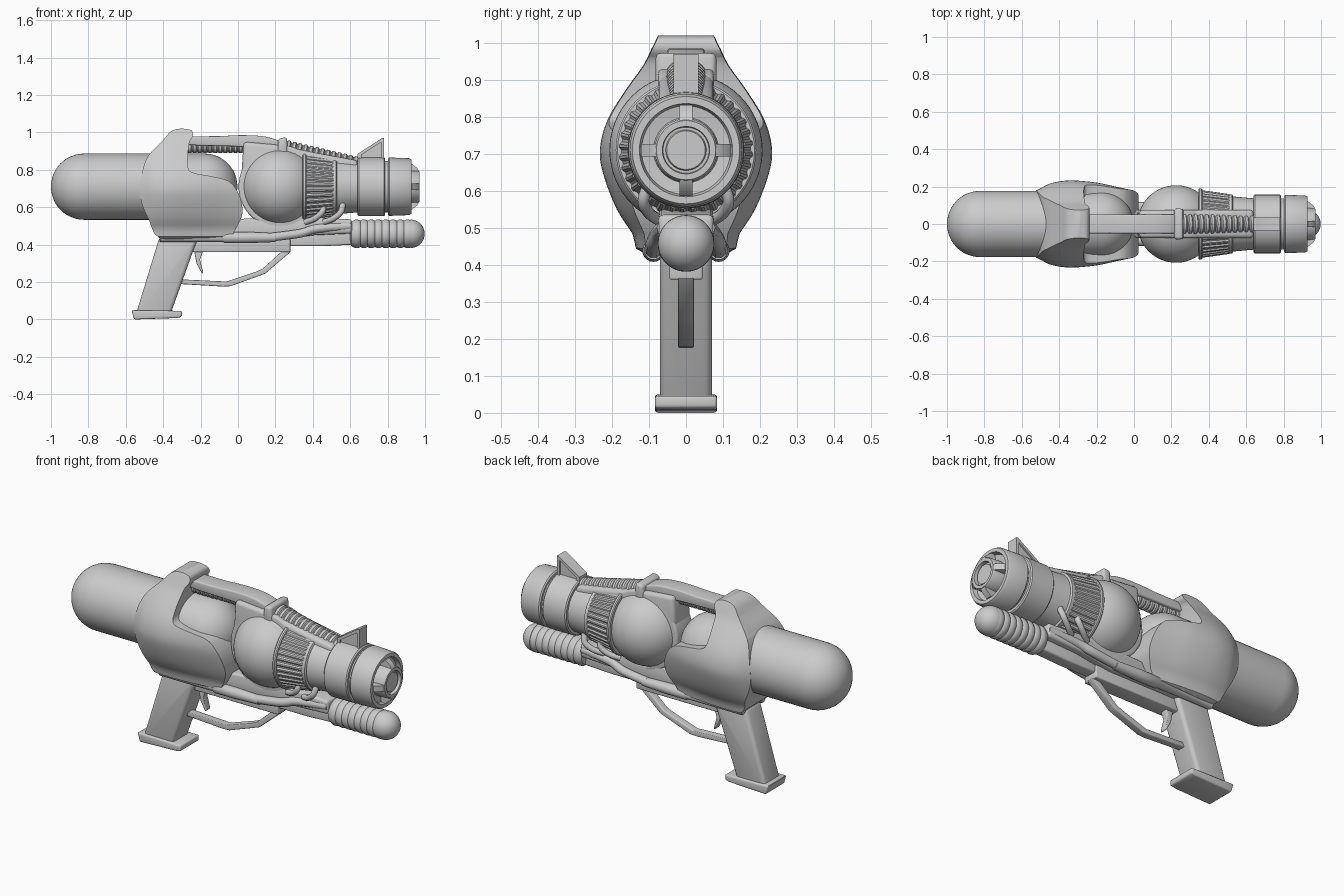
import bpy, bmesh, math
from mathutils import Vector

if "Cube" in bpy.data.objects:
    bpy.data.objects.remove(bpy.data.objects["Cube"])

AX = 0.71  # height of the barrel axis


def finish(bm, name, loc=(0, 0, 0), rot=(0, 0, 0), bevel=0, angle=35):
    bmesh.ops.remove_doubles(bm, verts=bm.verts, dist=1e-5)
    bmesh.ops.recalc_face_normals(bm, faces=bm.faces)
    me = bpy.data.meshes.new(name)
    bm.to_mesh(me)
    bm.free()
    ob = bpy.data.objects.new(name, me)
    bpy.context.collection.objects.link(ob)
    ob.location, ob.rotation_euler = loc, rot
    bpy.ops.object.select_all(action='DESELECT')
    bpy.context.view_layer.objects.active = ob
    ob.select_set(True)
    if bevel:
        m = ob.modifiers.new("bevel", 'BEVEL')
        m.width, m.segments, m.limit_method = bevel, 3, 'ANGLE'
        bpy.ops.object.modifier_apply(modifier="bevel")
    bpy.ops.object.shade_smooth_by_angle(angle=math.radians(angle))
    return ob


def skin(name, rings, **kw):
    """Join closed rings of points into one capped skin."""
    bm = bmesh.new()
    rows = [[bm.verts.new(p) for p in r] for r in rings]
    n = len(rows[0])
    for a, b in zip(rows, rows[1:]):
        for i in range(n):
            j = (i + 1) % n
            bm.faces.new((a[i], a[j], b[j], b[i]))
    bm.faces.new(rows[0])
    bm.faces.new(rows[-1])
    return finish(bm, name, **kw)


def revolve(name, prof, loc=(0, 0, AX), n=48, wave=0, **kw):
    """Turn an (x, radius) profile about the x axis; wave adds flutes."""
    rings = []
    for x, r in prof:
        ring = []
        for i in range(n):
            t = math.tau * i / n
            q = r * (1 - wave * (i % 4 in (0, 1)))
            ring.append((x, q * math.cos(t), q * math.sin(t)))
        rings.append(ring)
    return skin(name, rings, loc=loc, **kw)


def prism(name, pts, half, y=0, **kw):
    """Extrude an (x, z) outline across y."""
    return skin(name, [[(x, y + s * half, z) for x, z in pts] for s in (-1, 1)], **kw)


def spline(pts, closed=False, k=6):
    out, n = [], len(pts)
    P = [Vector(p) for p in pts]
    for i in range(n if closed else n - 1):
        g = lambda j: P[j % n] if closed else P[max(0, min(n - 1, j))]
        a, b, c, d = (g(i + o) for o in (-1, 0, 1, 2))
        for s in range(k):
            t = s / k
            out.append(0.5 * (2*b + (c-a)*t + (2*a-5*b+4*c-d)*t*t + (3*b-a-3*c+d)*t**3))
    return out if closed else out + [P[-1]]


def tube(name, pts, r):
    cu = bpy.data.curves.new(name, 'CURVE')
    cu.dimensions, cu.bevel_depth, cu.bevel_resolution, cu.use_fill_caps = '3D', r, 3, True
    path = spline(pts)
    sp = cu.splines.new('POLY')
    sp.points.add(len(path) - 1)
    for p, q in zip(sp.points, path):
        p.co = (*q, 1)
    ob = bpy.data.objects.new(name, cu)
    bpy.context.collection.objects.link(ob)
    return ob


def dome(x, r, d, n=12):
    """Quarter-circle profile opening toward d (-1 start cap, +1 end cap)."""
    a = [(x + d * r * math.cos(math.pi/2*i/n), r * math.sin(math.pi/2*i/n)) for i in range(n + 1)]
    return a if d < 0 else a[::-1]


# rear water tank
revolve("tank", dome(-0.823, 0.177, -1) + dome(-0.18, 0.177, 1))

# rear shell: lofted body trimmed to the side outline
half = [(0.06, 1.025), (0.085, 1.0), (0.115, 0.94), (0.165, 0.87), (0.213, 0.79), (0.233, 0.71),
        (0.222, 0.64), (0.187, 0.55), (0.145, 0.485), (0.11, 0.43)]
outline = spline(half + [(-y, z) for y, z in half[::-1]], closed=True, k=3)
widths = spline([(-0.56, 0.68), (-0.5, 0.82), (-0.44, 0.94), (-0.34, 1.0), (-0.2, 0.95),
                 (-0.08, 0.84), (0.06, 0.72)], k=4)
shell = skin("rear_shell", [[(x, y * w, z) for y, z in outline] for x, w in widths])
side = spline([(-0.42, 0.435), (-0.475, 0.53), (-0.515, 0.62), (-0.525, 0.7), (-0.512, 0.79), (-0.48, 0.875),
               (-0.4, 0.96), (-0.36, 1.005), (-0.31, 1.02), (-0.25, 1.012), (-0.24, 0.98), (-0.262, 0.94),
               (-0.268, 0.82), (-0.24, 0.785), (-0.14, 0.765), (-0.05, 0.74), (0, 0.68), (0.022, 0.61),
               (0.02, 0.55), (-0.02, 0.47), (-0.05, 0.44), (-0.23, 0.435)], closed=True, k=3)
cutter = prism("shell_cutter", side, 0.4)
cutter.hide_render = True
mod = shell.modifiers.new("trim", 'BOOLEAN')
mod.operation, mod.object, mod.solver = 'INTERSECT', cutter, 'EXACT'
bpy.ops.object.select_all(action='DESELECT')
bpy.context.view_layer.objects.active = shell
shell.select_set(True)
bpy.ops.object.modifier_apply(modifier="trim")
bpy.data.objects.remove(cutter)
bpy.ops.object.shade_smooth_by_angle(angle=math.radians(35))

# pressure sphere with the narrow cowl around it
R = 0.207
revolve("pressure_sphere", dome(0.225, R, -1, 16) + dome(0.225, R, 1, 16)[1:], n=64)
ring = [(0.225 + 0.222 * math.cos(math.tau*i/64), AX + 0.222 * math.sin(math.tau*i/64)) for i in range(64)]
prism("sphere_cowl", ring, 0.075, bevel=0.012)
prism("top_spine", [(0.03, 0.95), (0.2, 0.935), (0.42, 0.89), (0.64, 0.85), (0.64, 0.75), (0.03, 0.75),
                    (0.02, 0.8)], 0.075, bevel=0.02)

# fluted collar and barrel
revolve("collar_lip", [(0.345, 0.15), (0.345, 0.185), (0.35, 0.19), (0.36, 0.19), (0.365, 0.185), (0.365, 0.15)])
revolve("fluted_collar", [(0.355, 0.182), (0.51, 0.16)], n=144, wave=0.035, angle=20)
revolve("collar_band", [(0.505, 0.158), (0.525, 0.158), (0.53, 0.15)])
revolve("barrel_muzzle", [(0.5, 0), (0.5, 0.15), (0.64, 0.137), (0.64, 0.151), (0.646, 0.157), (0.781, 0.157),
        (0.787, 0.151), (0.787, 0.137), (0.803, 0.137), (0.803, 0.15), (0.809, 0.156), (0.915, 0.152),
        (0.928, 0.145), (0.928, 0.126), (0.905, 0.12), (0.9, 0.088), (0.962, 0.085), (0.97, 0.08),
        (0.97, 0.064), (0.95, 0.062), (0.95, 0.055), (0.96, 0.052), (0.96, 0)], n=64)
for i in range(4):
    prism(f"muzzle_bridge_{i}", [(0.89, 0.08), (0.968, 0.08), (0.96, 0.098), (0.93, 0.122), (0.89, 0.122)],
          0.017, loc=(0, 0, AX), rot=(i * math.pi / 2, 0, 0))

# front sight: wedge framed by two raised edges
prism("sight_core", [(0.65, 0.85), (0.65, 0.88), (0.77, 0.96), (0.77, 0.85)], 0.024)
prism("sight_ramp", [(0.64, 0.85), (0.64, 0.885), (0.77, 0.97), (0.78, 0.97), (0.78, 0.85), (0.765, 0.85),
                     (0.765, 0.948), (0.66, 0.88), (0.66, 0.85)], 0.034)

# carry bar, ribbed hoses and clamp on top
prism("carry_bar", spline([(-0.28, 0.975), (-0.1, 0.98), (0, 0.985), (0.1, 0.983), (0.17, 0.972), (0.24, 0.945),
      (0.24, 0.91), (0.12, 0.91), (0, 0.925), (-0.28, 0.935)], True, 3), 0.05, bevel=0.014)


def ribs(length, r0, r1, count):
    out = []
    for i in range(count):
        r, s = r0 + (r1 - r0) * i / count, length / count
        out += [(i*s, r*0.86), ((i+0.2)*s, r), ((i+0.65)*s, r), ((i+0.85)*s, r*0.86)]
    return out


revolve("bar_hose", ribs(0.3, 0.036, 0.036, 11), loc=(-0.27, 0, 0.925), n=24)
revolve("spine_hose", ribs(0.4, 0.06, 0.05, 13), loc=(0.25, 0, 0.9), rot=(0, 0.205, 0), n=32)
prism("hose_clamp", [(0.21, 0.87), (0.215, 0.968), (0.262, 0.975), (0.267, 0.87)], 0.082, bevel=0.015)

# under frame and rail
prism("under_frame", [(-0.42, 0.42), (-0.42, 0.5), (0.05, 0.54), (0.38, 0.55), (0.5, 0.54), (0.61, 0.535),
                      (0.61, 0.46), (0.4, 0.45), (0.2, 0.42)], 0.075, bevel=0.015)
prism("pump_rod", [(0.2, 0.392), (0.2, 0.46), (0.62, 0.47), (0.62, 0.4), (0.45, 0.392)], 0.035, bevel=0.01)
prism("trigger_bar", [(-0.3, 0.36), (-0.3, 0.43), (0.28, 0.43), (0.28, 0.36)], 0.045, bevel=0.006)
for n, s in (("left", 1), ("right", -1)):
    revolve(f"side_rod_{n}", [(-0.42, 0.02), (-0.415, 0.024), (-0.08, 0.024), (-0.07, 0.03), (0.05, 0.03),
            (0.2, 0.024)], loc=(0, s * 0.088, 0.438), n=20)
    tube(f"side_pipe_{n}", [(0.18, s*0.088, 0.44), (0.33, s*0.085, 0.46), (0.42, s*0.07, 0.485),
                            (0.6, s*0.055, 0.5)], 0.024)
    for i in (0, 1):
        x = 0.36 + 0.1 * i
        tube(f"feed_hose_{n}_{i}", [(x, s*0.07, 0.52), (x + 0.05, s*0.1, 0.54), (x + 0.09, s*0.115, 0.575),
                                    (x + 0.1, s*0.1, 0.62)], 0.016)

# ribbed pump handle
body = []
for i in range(8):
    x = 0.615 + i * 0.039
    body += [(x, 0.07), (x + 0.01, 0.0755), (x + 0.022, 0.0765), (x + 0.033, 0.074)]
revolve("pump_handle", [(0.6, 0.05), (0.606, 0.066)] + body + dome(0.922, 0.076, 1), loc=(0, 0, 0.458), n=36)

# grip, base, trigger and guard
prism("grip", [(-0.42, 0.44), (-0.21, 0.44), (-0.235, 0.38), (-0.36, 0.03), (-0.545, 0.03)], 0.07, bevel=0.02)
prism("grip_base", [(-0.57, 0.05), (-0.3, 0.046), (-0.3, 0.014), (-0.33, 0.008), (-0.555, 0)], 0.084, bevel=0.008)
prism("trigger", [(-0.235, 0.37), (-0.185, 0.37), (-0.203, 0.32), (-0.185, 0.25), (-0.192, 0.245),
                  (-0.222, 0.3)], 0.02, bevel=0.004)
prism("trigger_guard", [(0.285, 0.365), (0.145, 0.245), (0.11, 0.232), (-0.04, 0.178), (-0.08, 0.176),
      (-0.32, 0.19), (-0.32, 0.215), (-0.06, 0.203), (0.095, 0.255), (0.13, 0.27), (0.235, 0.365)],
      0.021, bevel=0.004)
